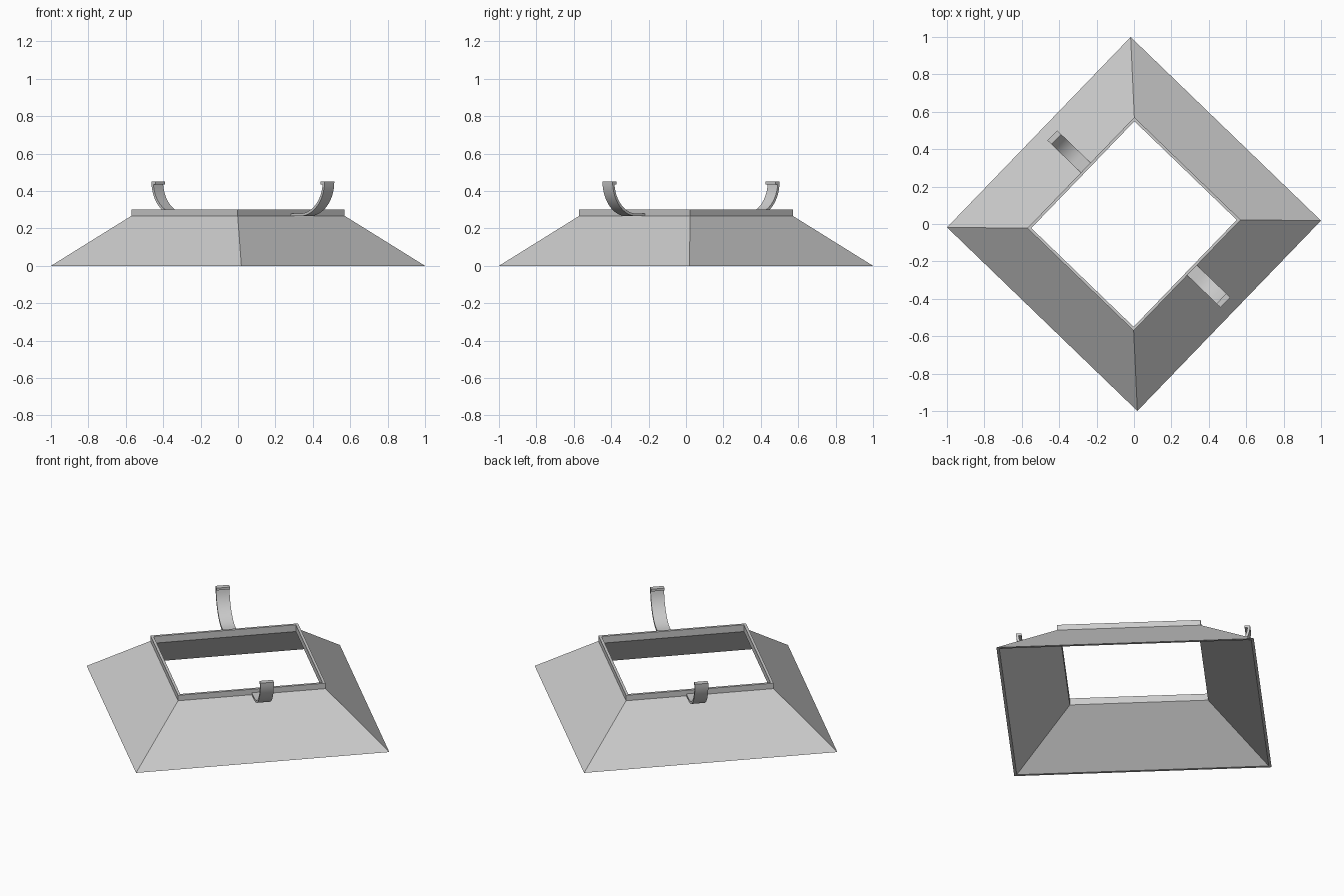
import bpy, bmesh, math
from mathutils import Matrix

if "Cube" in bpy.data.objects:
    bpy.data.objects.remove(bpy.data.objects["Cube"])

TURN = Matrix.Rotation(math.radians(46.03), 4, 'Z')
WALL = 0.015                  # sheet thickness
HX, HY = 0.412, 0.395         # half size of the collar
BASE = 0.707                  # half size of the bottom opening
Z_NECK, Z_TOP = 0.267, 0.30

grey = bpy.data.materials.new("light grey")
grey.diffuse_color = (0.6, 0.6, 0.6, 1)
grey.use_nodes = True
grey.node_tree.nodes["Principled BSDF"].inputs["Base Color"].default_value = grey.diffuse_color


def finish(name, bm):
    bmesh.ops.recalc_face_normals(bm, faces=bm.faces)
    bm.transform(TURN)
    me = bpy.data.meshes.new(name)
    bm.to_mesh(me)
    bm.free()
    me.materials.append(grey)
    ob = bpy.data.objects.new(name, me)
    bpy.context.collection.objects.link(ob)
    return ob


def tube(name, loops):
    """Rectangular rings (half x, half y, z) skinned into a closed loop of walls."""
    bm = bmesh.new()
    rings = [[bm.verts.new((sx * x, sy * y, z))
              for sx, sy in ((1, 1), (-1, 1), (-1, -1), (1, -1))] for x, y, z in loops]
    for k, a in enumerate(rings):
        b = rings[(k + 1) % len(rings)]
        for i in range(4):
            j = (i + 1) % 4
            bm.faces.new((a[i], a[j], b[j], b[i]))
    return finish(name, bm)


# Flared skirt and upright collar in one hollow sheet
tube("hood", [
    (BASE, BASE, 0), (HX, HY, Z_NECK), (HX, HY, Z_TOP),
    (HX - WALL, HY - WALL, Z_TOP), (HX - WALL, HY - WALL, Z_NECK - 0.008),
    (BASE - WALL, BASE - WALL, 0)])


def hook(name, side):
    """Strip that leaves the collar flat, curls upward and ends in a small lip."""
    cy, cz, r, t, n = 0.458, 0.45, 0.185, 0.014, 16
    arc = [(math.sin(math.pi / 2 * i / n), math.cos(math.pi / 2 * i / n)) for i in range(n + 1)]
    outer = [(cy + r * s, cz - r * c) for s, c in arc]
    inner = [(cy + (r - t) * s, cz - (r - t) * c) for s, c in arc[:-1]]
    lip = [(0.613, 0.45), (0.613, 0.436), (cy + r - t, 0.436)]
    inner = [p for p in inner if p[1] < 0.43]
    profile = [(HY, 0.265)] + outer + lip + inner[::-1] + [(HY, 0.265 + t)]
    bm = bmesh.new()
    face = bm.faces.new([bm.verts.new((0, side * y, z)) for y, z in profile])
    out = bmesh.ops.extrude_face_region(bm, geom=[face])["geom"]
    bmesh.ops.translate(bm, vec=(0.075, 0, 0),
                        verts=[v for v in out if isinstance(v, bmesh.types.BMVert)])
    ob = finish(name, bm)
    bpy.ops.object.select_all(action='DESELECT')
    ob.select_set(True)
    bpy.context.view_layer.objects.active = ob
    bpy.ops.object.shade_smooth_by_angle(angle=math.radians(30))


hook("back_hook", 1)
hook("front_hook", -1)
